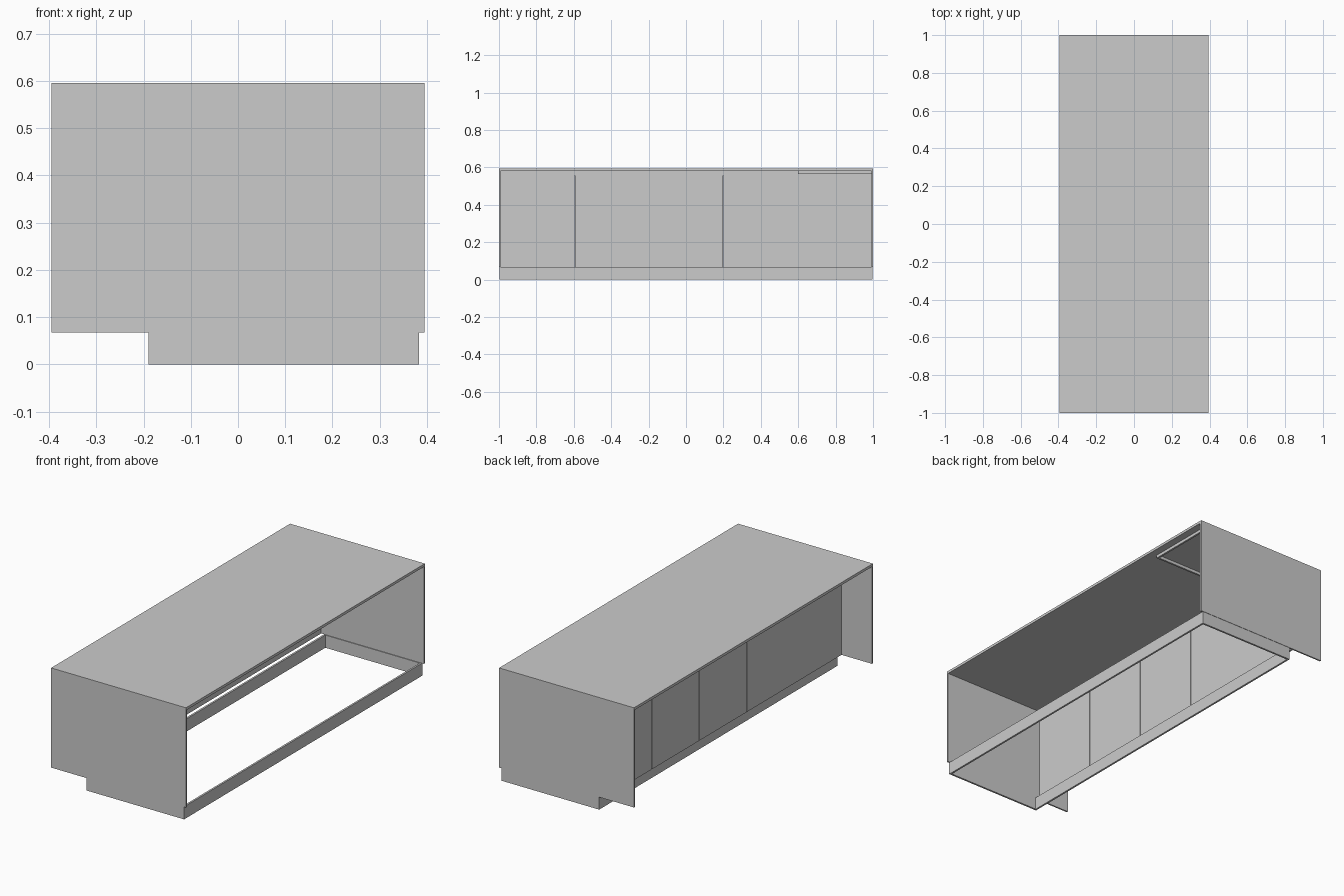
import bpy
import bmesh

if "Cube" in bpy.data.objects:
    bpy.data.objects.remove(bpy.data.objects["Cube"])


def box(name, x0, x1, y0, y1, z0, z1):
    """Axis-aligned board given by its extents."""
    bm = bmesh.new()
    bmesh.ops.create_cube(bm, size=1)
    for v in bm.verts:
        v.co.x = x1 if v.co.x > 0 else x0
        v.co.y = y1 if v.co.y > 0 else y0
        v.co.z = z1 if v.co.z > 0 else z0
    mesh = bpy.data.meshes.new(name)
    bm.to_mesh(mesh)
    bm.free()
    ob = bpy.data.objects.new(name, mesh)
    bpy.context.collection.objects.link(ob)
    return ob


HX, HY = 0.395, 1.0          # half width and half length
BASE, UNDER, TOP = 0.067, 0.581, 0.595
T = 0.01                     # board thickness

# Worktop
box("worktop", -HX, HX, -HY, HY, UNDER, TOP)

# End panels and plinth end boards
for side, s in (("front", -1), ("back", 1)):
    y0, y1 = sorted((s * HY, s * (HY - 0.008)))
    box(side + "_end_panel", -HX, HX, y0, y1, BASE, UNDER)
    y0, y1 = sorted((s * (HY - 0.002), s * (HY - 0.012)))
    box(side + "_plinth", -0.18, 0.373, y0, y1, 0, BASE)

# Long plinth boards
box("left_plinth", -0.19, -0.18, -0.998, 0.998, 0, BASE)
box("right_plinth", 0.373, 0.383, -0.998, 0.998, 0, BASE)

# Row of five recessed door panels on the left side
gap = 0.001
for i in range(5):
    y = -0.992 + i * 0.397
    box(f"door_{i + 1}", -0.217, -0.207, y + gap, y + 0.397 - gap, BASE, 0.555)

# Rail above the doors
box("door_rail", -0.217, -0.207, -0.992, 0.992, 0.556, UNDER)

# Small support frame under the worktop at the back end
box("frame_rail_long", 0.345, 0.355, 0.61, 0.992, 0.565, UNDER)
box("frame_rail_cross", -0.207, 0.355, 0.60, 0.61, 0.565, UNDER)
